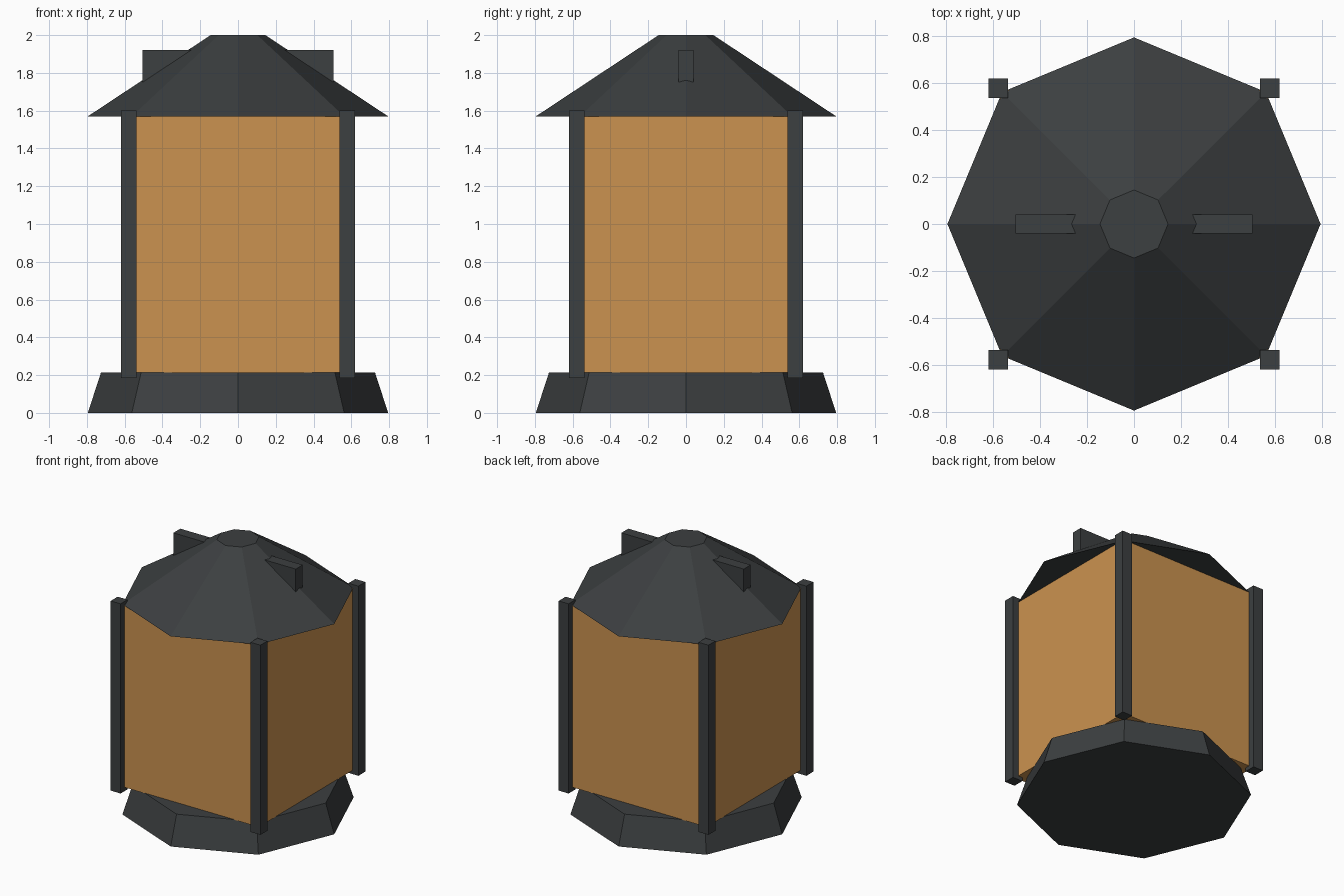
import bpy
import math

if "Cube" in bpy.data.objects:
    bpy.data.objects.remove(bpy.data.objects["Cube"])


def material(name, rgb):
    m = bpy.data.materials.new(name)
    m.diffuse_color = (*rgb, 1)
    m.use_nodes = True
    m.node_tree.nodes["Principled BSDF"].inputs["Base Color"].default_value = m.diffuse_color
    return m


metal = material("dark_metal", (0.045, 0.05, 0.052))
amber = material("amber_glass", (0.6, 0.29, 0.08))


def add_mesh(name, verts, faces, mat):
    me = bpy.data.meshes.new(name)
    me.from_pydata(verts, [], faces)
    me.materials.append(mat)
    ob = bpy.data.objects.new(name, me)
    bpy.context.collection.objects.link(ob)
    return ob


def box(name, x, y, z, mat):
    verts = [(a, b, c) for c in z for b in y for a in x]
    faces = [(0, 2, 3, 1), (4, 5, 7, 6), (0, 1, 5, 4),
             (2, 6, 7, 3), (0, 4, 6, 2), (1, 3, 7, 5)]
    return add_mesh(name, verts, faces, mat)


def frustum(name, r0, z0, r1, z1, mat, n=8):
    verts = [(r * math.cos(2 * math.pi * i / n), r * math.sin(2 * math.pi * i / n), z)
             for r, z in ((r0, z0), (r1, z1)) for i in range(n)]
    faces = [(i, (i + 1) % n, n + (i + 1) % n, n + i) for i in range(n)]
    faces += [tuple(reversed(range(n))), tuple(range(n, 2 * n))]
    return add_mesh(name, verts, faces, mat)


# Octagonal foot and roof
frustum("base", 0.795, 0.0, 0.725, 0.215, metal)
frustum("roof", 0.795, 1.57, 0.145, 2.0, metal)

# Square glass body
box("glass_body", (-0.572, 0.572), (-0.572, 0.572), (0.213, 1.573), amber)

# Corner posts
for sx in (-1, 1):
    for sy in (-1, 1):
        cx, cy = 0.578 * sx, 0.578 * sy
        box("corner_post", (cx - 0.041, cx + 0.041), (cy - 0.041, cy + 0.041),
            (0.185, 1.602), metal)

# Carrying bar through the roof
box("roof_bar", (-0.506, 0.506), (-0.041, 0.041), (1.72, 1.92), metal)
